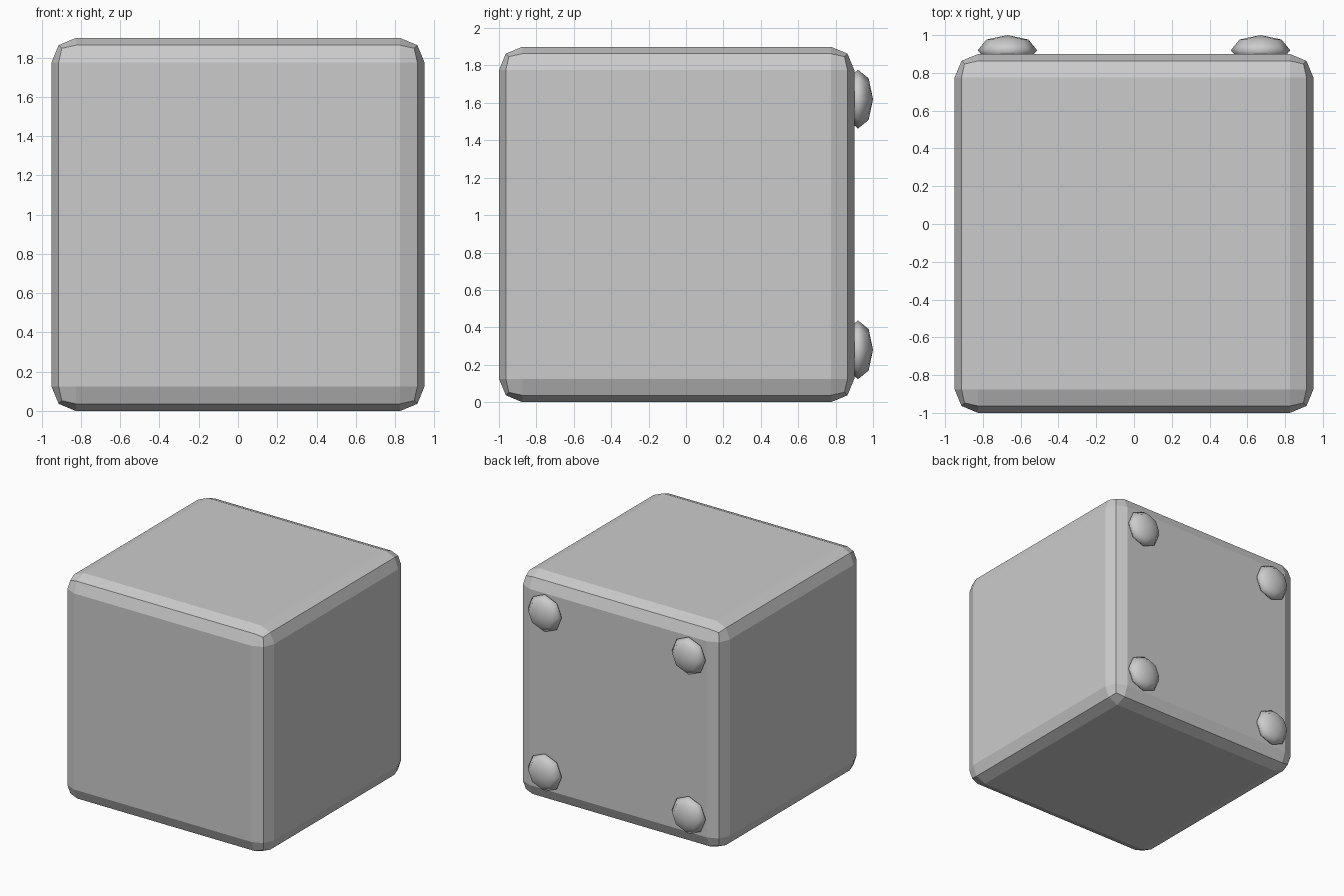
import bpy
from math import radians

if "Cube" in bpy.data.objects:
    bpy.data.objects.remove(bpy.data.objects["Cube"])

# Main body: cube with a two-step bevel on every edge
bpy.ops.mesh.primitive_cube_add(size=1.9, location=(0, -0.05, 0.95))
body = bpy.context.object
body.name = "body"
bevel = body.modifiers.new("edge_bevel", 'BEVEL')
bevel.width = 0.125
bevel.segments = 2
bevel.limit_method = 'NONE'

# Four low-poly flattened round feet on the back face
for x, side in ((-0.67, "left"), (0.67, "right")):
    for z, level in ((0.28, "lower"), (1.62, "upper")):
        bpy.ops.mesh.primitive_uv_sphere_add(
            segments=8, ring_count=4, radius=0.157,
            location=(x, 0.92, z), rotation=(radians(90), 0, 0))
        foot = bpy.context.object
        foot.name = f"{level}_{side}_foot"
        foot.scale = (1, 1, 0.08 / 0.157)
        bpy.ops.object.shade_smooth()
